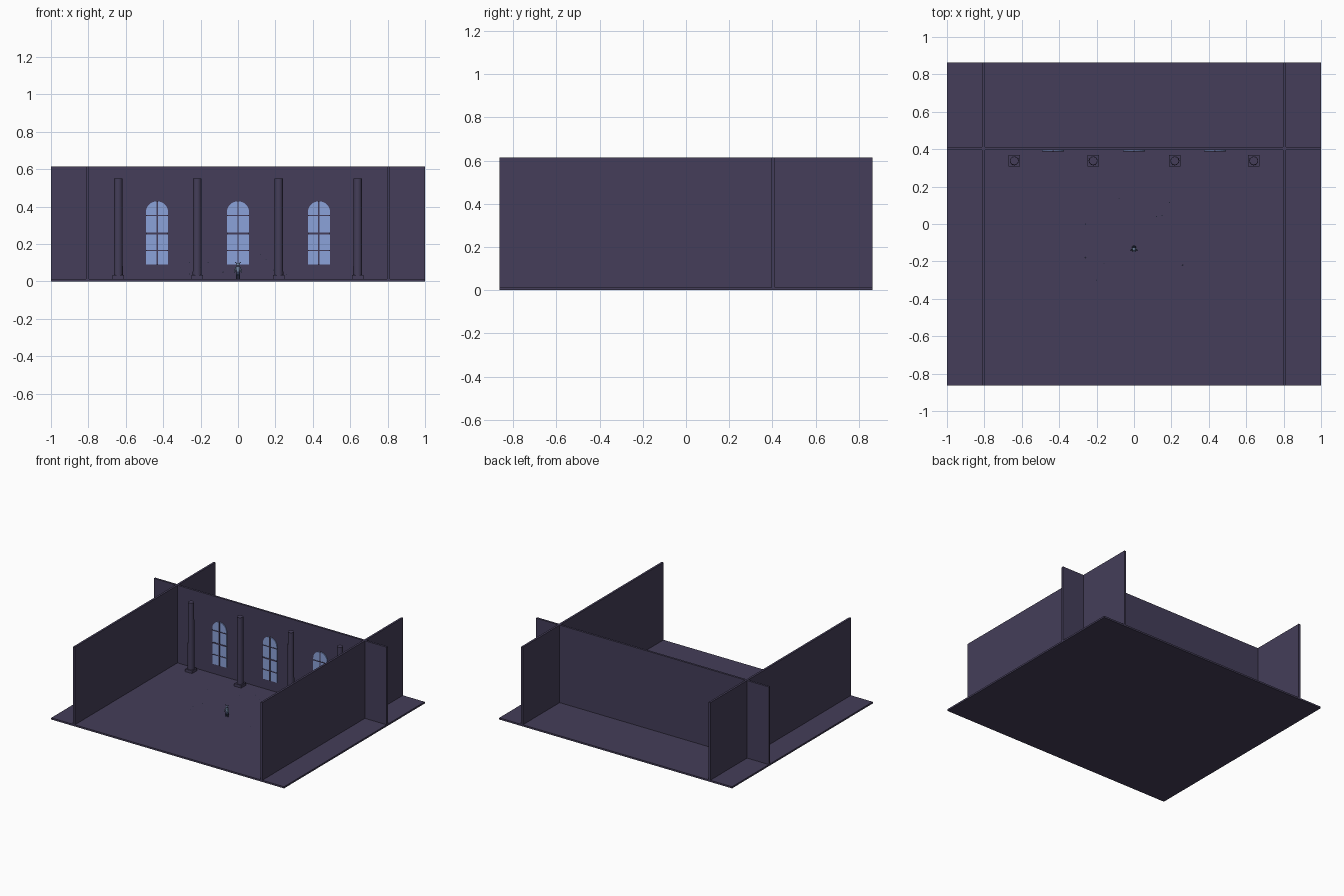
import bpy, bmesh, math
from mathutils import Vector

cube = bpy.data.objects.get("Cube")
if cube:
    bpy.data.objects.remove(cube, do_unlink=True)


def material(name, r, g, b):
    m = bpy.data.materials.new(name)
    m.use_nodes = True
    m.diffuse_color = (r, g, b, 1)
    bsdf = m.node_tree.nodes["Principled BSDF"]
    bsdf.inputs["Base Color"].default_value = (r, g, b, 1)
    bsdf.inputs["Roughness"].default_value = 0.8
    return m


STONE = material("violet stone", 0.058, 0.048, 0.1)
GLASS = material("pale blue glass", 0.26, 0.36, 0.7)
CLOTH = material("dark blue cloth", 0.03, 0.04, 0.08)
SILVER = material("blue silver", 0.2, 0.28, 0.42)


def finish(name, bm, mat, smooth=False):
    bmesh.ops.recalc_face_normals(bm, faces=bm.faces)
    mesh = bpy.data.meshes.new(name)
    bm.to_mesh(mesh)
    bm.free()
    mesh.materials.append(mat)
    ob = bpy.data.objects.new(name, mesh)
    bpy.context.collection.objects.link(ob)
    if smooth:
        bpy.ops.object.select_all(action="DESELECT")
        ob.select_set(True)
        bpy.context.view_layer.objects.active = ob
        bpy.ops.object.shade_smooth_by_angle(angle=math.radians(40))
    return ob


def box(name, x, y, z, mat=STONE):
    """Box between the given (low, high) pairs."""
    bm = bmesh.new()
    bmesh.ops.create_cube(bm, size=1)
    for v in bm.verts:
        v.co = [(a + b) / 2 + c * (b - a) for c, (a, b) in zip(v.co, (x, y, z))]
    return finish(name, bm, mat)


def rod(name, start, end, r1, r2, mat, sides=10):
    """Tapered cylinder from start to end."""
    a, b = Vector(start), Vector(end)
    bm = bmesh.new()
    bmesh.ops.create_cone(bm, cap_ends=True, segments=sides, radius1=r1,
                          radius2=r2, depth=(b - a).length)
    turn = (b - a).to_track_quat("Z", "Y")
    for v in bm.verts:
        v.co = turn @ v.co + (a + b) / 2
    return finish(name, bm, mat, True)


def ball(name, centre, radius, mat, detail=2):
    bm = bmesh.new()
    bmesh.ops.create_icosphere(bm, subdivisions=detail, radius=radius)
    bmesh.ops.translate(bm, verts=bm.verts, vec=centre)
    return finish(name, bm, mat, detail > 1)


# Room shell
DEEP, TALL, FLOOR = 0.863, 0.615, 0.013
box("floor", (-1, 1), (-DEEP, DEEP), (0, FLOOR))
box("back_wall", (-1, 1), (0.396, 0.412), (FLOOR, TALL))
for side, s in (("left", 1), ("right", -1)):
    box(side + "_wall", (s * 0.805 - 0.008, s * 0.805 + 0.008),
        (-DEEP, DEEP), (FLOOR, TALL))

# Columns on square plinths
for i, x in enumerate((-0.64, -0.218, 0.218, 0.64)):
    box(f"plinth_{i}", (x - 0.03, x + 0.03), (0.308, 0.368), (FLOOR, 0.034))
    rod(f"column_{i}", (x, 0.338, 0.034), (x, 0.338, 0.55), 0.024, 0.022, STONE, 32)

# Arched windows with glazing bars
HALF, SILL, SPRING = 0.06, 0.09, 0.368
for i, x in enumerate((-0.433, 0, 0.433)):
    outline = [(x - HALF, SILL), (x + HALF, SILL)]
    for k in range(17):
        a = math.pi * k / 16
        outline.append((x + HALF * math.cos(a), SPRING + HALF * math.sin(a)))
    bm = bmesh.new()
    face = bm.faces.new([bm.verts.new((px, 0.396, pz)) for px, pz in outline])
    grown = bmesh.ops.extrude_face_region(bm, geom=[face])
    bmesh.ops.translate(bm, vec=(0, -0.006, 0),
                        verts=[v for v in grown["geom"] if isinstance(v, bmesh.types.BMVert)])
    finish(f"window_glass_{i}", bm, GLASS)
    box(f"window_mullion_{i}", (x - 0.004, x + 0.004), (0.386, 0.396), (SILL, 0.428))
    for k, (z, t) in enumerate(((0.165, 0.003), (0.256, 0.005), (0.352, 0.003))):
        box(f"window_bar_{i}_{k}", (x - HALF, x + HALF), (0.387, 0.396), (z - t, z + t))

# Small standing figure
Y = -0.135
rod("figure_torso", (0, Y, 0.045), (0, Y, 0.078), 0.008, 0.012, SILVER)
rod("figure_skirt", (0, Y, 0.036), (0, Y, 0.054), 0.013, 0.008, CLOTH)
ball("figure_head", (0, Y, 0.09), 0.009, SILVER)
rod("figure_cape", (0, Y + 0.009, 0.03), (0, Y + 0.006, 0.078), 0.011, 0.007, CLOTH)
for side, s in (("left", 1), ("right", -1)):
    rod(side + "_leg", (s * 0.007, Y, FLOOR), (s * 0.005, Y, 0.048), 0.004, 0.005, CLOTH)
    rod(side + "_arm", (s * 0.011, Y, 0.075), (s * 0.018, Y - 0.006, 0.048), 0.004, 0.003, SILVER)
    rod(side + "_crest", (s * 0.006, Y, 0.095), (s * 0.016, Y, 0.104), 0.003, 0.001, CLOTH, 6)

# Floating motes
motes = ((-0.08, 0.135, 0.05), (0.19, 0.115, 0.06), (0.12, 0.04, 0.145),
         (0.15, 0.045, 0.115), (-0.26, 0, 0.1), (-0.26, -0.18, 0.04),
         (-0.16, -0.21, 0.1), (-0.2, -0.3, 0.075), (0.26, -0.22, 0.035))
for i, place in enumerate(motes):
    ball(f"mote_{i}", place, 0.003, GLASS, 1)
